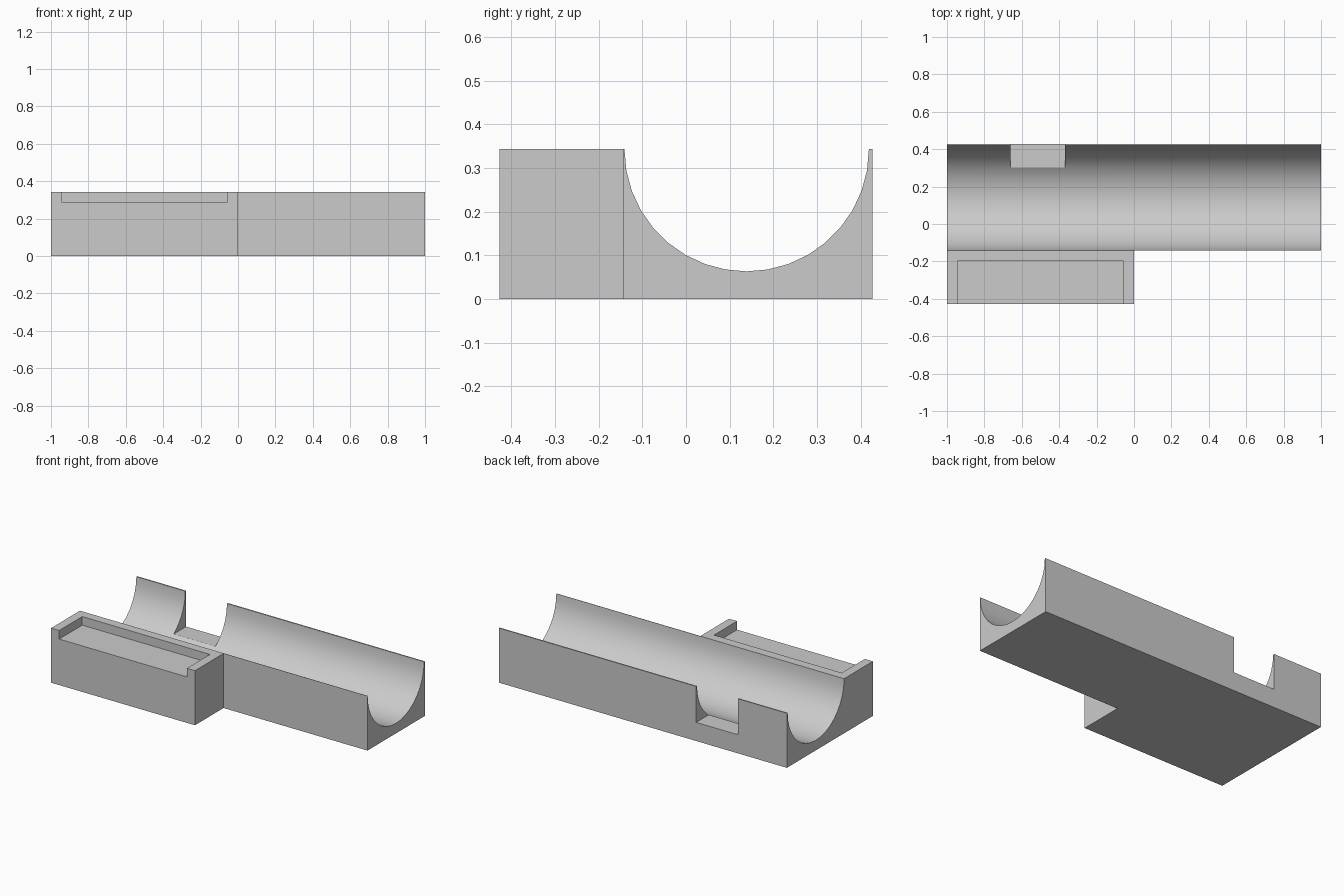
import bpy
import bmesh
import math

cube = bpy.data.objects.get("Cube")
if cube:
    bpy.data.objects.remove(cube, do_unlink=True)

HEIGHT = 0.343
BACK = 0.427
SPLIT = -0.143       # where the side block meets the trough
CENTRE_Y = 0.139     # axis of the round channel
RADIUS = 0.28
SEGMENTS = 18

grey = bpy.data.materials.new("plain_grey")
grey.use_nodes = True
colour = (0.6, 0.6, 0.6, 1.0)
grey.diffuse_color = colour
grey.node_tree.nodes["Principled BSDF"].inputs["Base Color"].default_value = colour


def extrude_x(name, profile, x0, x1):
    """Solid made by sweeping a (y, z) profile along x."""
    bm = bmesh.new()
    face = bm.faces.new([bm.verts.new((x0, y, z)) for y, z in profile])
    swept = bmesh.ops.extrude_face_region(bm, geom=[face])["geom"]
    verts = [v for v in swept if isinstance(v, bmesh.types.BMVert)]
    bmesh.ops.translate(bm, verts=verts, vec=(x1 - x0, 0, 0))
    bmesh.ops.recalc_face_normals(bm, faces=bm.faces)
    mesh = bpy.data.meshes.new(name)
    bm.to_mesh(mesh)
    bm.free()
    mesh.materials.append(grey)
    obj = bpy.data.objects.new(name, mesh)
    bpy.context.collection.objects.link(obj)
    return obj


def box(name, x0, x1, y0, y1, z0, z1):
    return extrude_x(name, [(y0, z0), (y1, z0), (y1, z1), (y0, z1)], x0, x1)


def cut(target, cutter):
    """Subtract the cutter for good, then discard it."""
    cutter.hide_render = True
    mod = target.modifiers.new("cut", "BOOLEAN")
    mod.operation = "DIFFERENCE"
    mod.solver = "EXACT"
    mod.object = cutter
    bpy.ops.object.select_all(action="DESELECT")
    bpy.context.view_layer.objects.active = target
    target.select_set(True)
    bpy.ops.object.modifier_apply(modifier=mod.name)
    bpy.data.objects.remove(cutter, do_unlink=True)


# Long trough with a half-round channel
profile = [(SPLIT, HEIGHT), (SPLIT, 0), (BACK, 0), (BACK, HEIGHT)]
for i in range(SEGMENTS + 1):
    a = math.pi * i / SEGMENTS
    profile.append((CENTRE_Y + RADIUS * math.cos(a), HEIGHT - RADIUS * math.sin(a)))
trough = extrude_x("trough", profile, -1, 1)

# Notch through the back wall of the trough
cut(trough, box("notch_cutter", -0.66, -0.37, 0.28, 0.5, 0.117, 0.5))
bpy.ops.object.shade_smooth_by_angle(angle=math.radians(25))

# Side block with a shallow ledge open to the front
block = box("side_block", -1, 0, -BACK, SPLIT, 0, HEIGHT)
cut(block, box("ledge_cutter", -0.944, -0.056, -0.5, -0.198, 0.289, 0.5))
